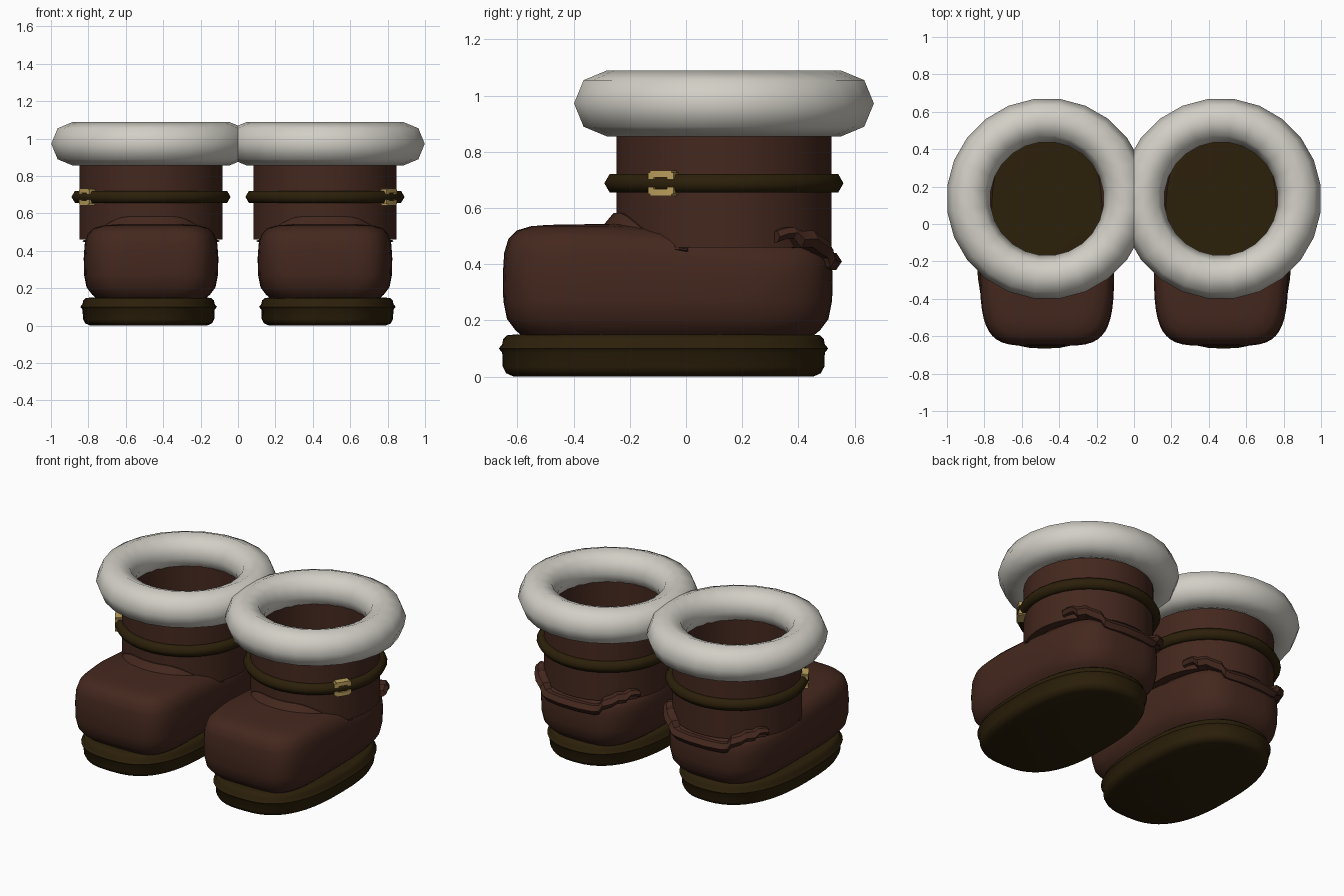
import bpy, bmesh, math
from mathutils import Vector

if "Cube" in bpy.data.objects:
    bpy.data.objects.remove(bpy.data.objects["Cube"], do_unlink=True)

CX, CY = 0.465, 0.135          # axis of the left boot's shaft


def material(name, rgb):
    m = bpy.data.materials.new(name)
    m.use_nodes = True
    m.diffuse_color = (*rgb, 1)
    m.node_tree.nodes["Principled BSDF"].inputs["Base Color"].default_value = (*rgb, 1)
    return m


LEATHER = material("brown leather", (0.058, 0.021, 0.013))
DARK = material("dark brown rubber", (0.025, 0.014, 0.003))
FUR = material("white fur", (0.64, 0.62, 0.56))
GOLD = material("gold", (0.52, 0.36, 0.11))


def skin(name, rows, mat, wrap_rows=False, caps=False, angle=50):
    """Join rings of points into a surface, mirrored to make the pair."""
    bm = bmesh.new()
    grid = [[bm.verts.new(p) for p in row] for row in rows]
    n, k = len(grid), len(grid[0])
    for i in range(n if wrap_rows else n - 1):
        a, b = grid[i], grid[(i + 1) % n]
        for j in range(k):
            q = (j + 1) % k
            bm.faces.new((a[j], a[q], b[q], b[j]))
    if caps:
        bm.faces.new(grid[0][::-1])
        bm.faces.new(grid[-1])
    bmesh.ops.remove_doubles(bm, verts=bm.verts, dist=0.0001)
    bmesh.ops.recalc_face_normals(bm, faces=bm.faces)
    me = bpy.data.meshes.new(name)
    bm.to_mesh(me)
    bm.free()
    me.materials.append(mat)
    me.polygons.foreach_set("use_smooth", [True] * len(me.polygons))
    me.set_sharp_from_angle(angle=math.radians(angle))
    ob = bpy.data.objects.new(name, me)
    bpy.context.collection.objects.link(ob)
    mirror = ob.modifiers.new("pair", 'MIRROR')
    mirror.use_mirror_merge = False


def polar(r, a, z):
    """Point around the shaft axis; angle 0 is the back, positive turns to +x."""
    return Vector((CX + r * math.sin(a), CY + r * math.cos(a), z))


def lathe(name, profile, mat, steps=24, angle=50):
    rows = [[polar(r, math.tau * (i + 0.5) / steps, z) for r, z in profile]
            for i in range(steps)]
    skin(name, rows, mat, wrap_rows=True, angle=angle)


def circle(radius, r, z, sides):
    return [(radius + r * math.cos(math.tau * i / sides),
             z + r * math.sin(math.tau * i / sides)) for i in range(sides)]


def outline(cx, cy, hx, hy, z, n_front, n_back, steps=48):
    """Rounded foot outline with separate squareness for toe and heel."""
    pts = []
    for i in range(steps):
        a = math.tau * i / steps
        c, s = math.cos(a), math.sin(a)
        e = 2 / (n_back if s > 0 else n_front)
        pts.append(Vector((cx + hx * math.copysign(abs(c) ** e, c),
                           cy + hy * math.copysign(abs(s) ** e, s), z)))
    return pts


# Soles with a thin raised welt
sole_steps = [(0, 0.045), (0.012, 0.018), (0.035, 0.006), (0.085, 0.004), (0.1, -0.008),
              (0.115, 0.004), (0.135, 0.008), (0.147, 0.022), (0.15, 0.05)]
skin("soles", [outline(0.478, -0.08, 0.357 - d, 0.578 - d, z, 2.7, 2.4)
               for z, d in sole_steps], DARK, caps=True)

# Rounded foot uppers, lower at the heel, with a round opening inside the shaft
foot_steps = [(0.14, 0.075), (0.165, 0.045), (0.205, 0.015), (0.27, 0.002), (0.36, 0),
              (0.44, 0.005), (0.49, 0.02), (0.52, 0.05), (0.535, 0.1), (0.54, 0.16)]
OPENING = 0.315
foot = [outline(CX, -0.065, 0.36 - d, 0.587 - d, z, 4.8, 3.4) for z, d in foot_steps]
foot.append([Vector((CX, CY, 0.545)) + (p - Vector((CX, CY, p.z))).normalized() * OPENING
             for p in foot[-1]])
for row in foot[4:]:
    for p in row:
        out = Vector((p.x - CX, p.y - CY, 0))
        if out.length < OPENING:
            out = out.normalized() * OPENING
            p.x, p.y = CX + out.x, CY + out.y
        drop = min(max((p.y + 0.15) / 0.3, 0), 1)
        p.z -= 0.06 * drop * max(0, (p.z - 0.36) / 0.18)
skin("foot_uppers", foot, LEATHER)

# Hollow shafts
lathe("shafts", [(0.385, 0.46), (0.385, 0.7), (0.385, 0.97), (0.33, 0.97), (0.33, 0.46)],
      LEATHER, steps=32)

# Fur cuffs and belts
lathe("fur_cuffs", circle(0.421, 0.117, 0.972, 8), FUR, angle=180)
lathe("belts", circle(0.39, 0.0375, 0.688, 6), DARK, steps=32, angle=80)

# Raised lip where the upper meets the front of the shaft, fading at the sides
lip = []
for i in range(25):
    t = (i - 12) / 12
    a = math.pi + t * math.radians(70)
    fall = min(max((abs(t) - 0.25) / 0.75, 0), 1)
    fall = fall * fall * (3 - 2 * fall)
    top = 0.583 - 0.128 * fall
    lip.append([polar(0.375, a, top), polar(0.392 - 0.004 * fall, a, top),
                polar(0.43 - 0.041 * fall, a, top - 0.045 + 0.04 * fall),
                polar(0.375, a, top - 0.06 + 0.05 * fall)])
skin("front_lips", lip, LEATHER, caps=True, angle=40)

# Zigzag heel straps: angle from the back in degrees, height, outward push
half = [(9, 0.41, 0), (23, 0.41, 0.012), (27, 0.418, 0.02), (30, 0.452, 0.024),
        (38, 0.472, 0.026), (42, 0.49, 0.024), (49, 0.488, 0.016), (53, 0.512, 0.01),
        (58, 0.508, 0.004), (62, 0.498, 0)]
path = [(-a, z, push) for a, z, push in reversed(half)] + half
strap = []
for a, z, push in path:
    r, h = math.radians(a), 0.03 if abs(a) < 52 else 0.02
    edge = 0.405 + push
    strap.append([polar(0.37, r, z + h), polar(edge, r, z + h), polar(edge + 0.02, r, z),
                  polar(edge, r, z - h), polar(0.37, r, z - h)])
skin("heel_straps", strap, LEATHER, caps=True, angle=25)


# Buckles: bars above and below the belt, with corners hooked over it
def bar(name, a0, a1, z0, z1):
    rows = []
    for i in range(4):
        a = math.radians(a0 + (a1 - a0) * i / 3)
        rows.append([polar(0.38, a, z0), polar(0.426, a, z0),
                     polar(0.426, a, z1), polar(0.38, a, z1)])
    skin(name, rows, GOLD, caps=True, angle=30)


for label, sign in (("upper", 1), ("lower", -1)):
    bar("buckle_bar_" + label, 116, 128, 0.688 + sign * 0.02, 0.688 + sign * 0.046)
    for end, a in (("front", 126), ("rear", 115)):
        bar(f"buckle_corner_{label}_{end}", a, a + 3.5,
            0.688 + sign * 0.014, 0.688 + sign * 0.039)
